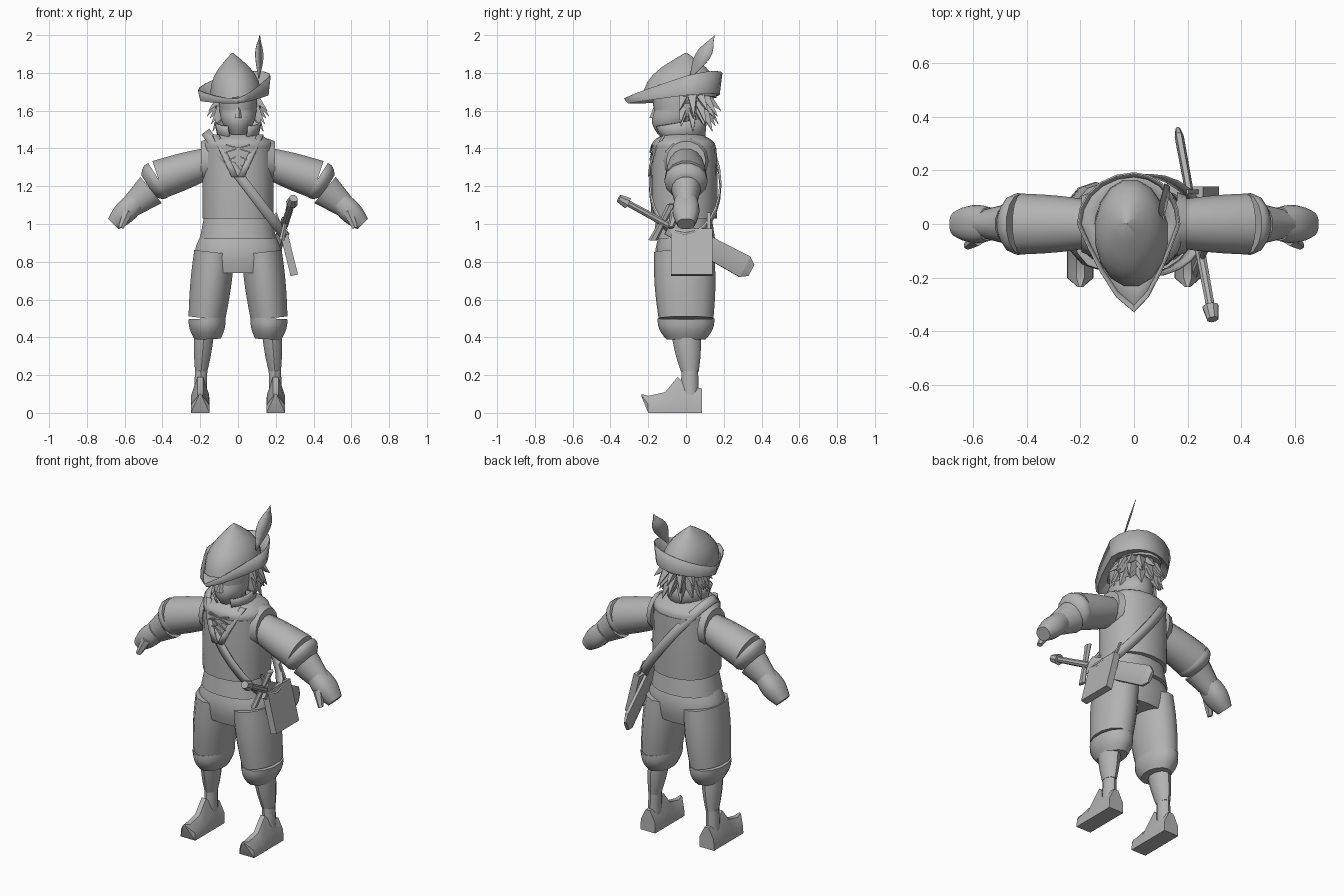
import bpy, bmesh
from math import sin, cos, pi, radians
from mathutils import Vector, Matrix

cube = bpy.data.objects.get("Cube")
if cube:
    bpy.data.objects.remove(cube, do_unlink=True)

grey = bpy.data.materials.new("plain grey")
grey.use_nodes = True
grey.diffuse_color = (.45, .45, .45, 1)
grey.node_tree.nodes["Principled BSDF"].inputs["Base Color"].default_value = grey.diffuse_color


def finish(name, bm, thickness=0):
    """Turn a bmesh into a shaded object, optionally thickened."""
    bmesh.ops.recalc_face_normals(bm, faces=bm.faces)
    mesh = bpy.data.meshes.new(name)
    bm.to_mesh(mesh)
    bm.free()
    mesh.shade_smooth()
    mesh.set_sharp_from_angle(angle=radians(40))
    mesh.materials.append(grey)
    part = bpy.data.objects.new(name, mesh)
    bpy.context.collection.objects.link(part)
    if thickness:
        solidify = part.modifiers.new("thickness", "SOLIDIFY")
        solidify.thickness = thickness
        solidify.offset = 0


def skin(name, rings, closed=True, caps=True, thickness=0):
    """Join rings of points, each with the same count, into one surface."""
    bm = bmesh.new()
    rows = [[bm.verts.new(point) for point in ring] for ring in rings]
    count = len(rows[0])
    for low, high in zip(rows, rows[1:]):
        for i in range(count if closed else count - 1):
            j = (i + 1) % count
            bm.faces.new((low[i], low[j], high[j], high[i]))
    if closed and caps:
        bm.faces.new(rows[0])
        bm.faces.new(rows[-1])
    finish(name, bm, thickness)


def tube(name, start, end, radius, end_radius, bulge=0, depth=1, sides=14, square=1):
    """Tapered, swelling tube; depth scales the radius towards the front, or upwards if it lies along y."""
    start, end = Vector(start), Vector(end)
    along = (end - start).normalized()
    if abs(along.y) > .6:
        up = Vector((0, 0, 1))
        v = (up - along * along.dot(up)).normalized()
    else:
        v = Vector((0, 1, 0))
    u = v.cross(along).normalized()
    steps = 6 if bulge else 1
    rings = []
    for step in range(steps + 1):
        t = step / steps
        r = radius + (end_radius - radius) * t + bulge * sin(pi * t)
        ring = []
        for i in range(sides):
            angle = 2 * pi * (i + .5) / sides
            c, s = [abs(k) ** square * (1 if k > 0 else -1) for k in (cos(angle), sin(angle))]
            ring.append(start.lerp(end, t) + u * r * c + v * r * depth * s)
        rings.append(ring)
    skin(name, rings)


def pair(name, start, end, *radii, **options):
    """The same tube on the left and on the right."""
    for word, side in (("left_", 1), ("right_", -1)):
        mirrored = [(x * side, y, z) for x, y, z in (start, end)]
        tube(word + name, *mirrored, *radii, **options)


# Torso, waistband and hips
tube("vest", (0, -.01, 1.03), (0, -.01, 1.4), .19, .187, bulge=.003, depth=.92, sides=18, square=.9)
tube("vest_shoulders", (0, -.01, 1.4), (0, -.02, 1.48), .187, .1, bulge=.03, depth=.9, sides=18, square=.9)
tube("waistband", (0, -.01, .92), (0, -.01, 1.05), .205, .18, depth=.8, sides=18, square=.9)
tube("hips", (0, -.01, .74), (0, -.01, .95), .21, .195, bulge=.03, depth=.66, sides=18, square=.9)

# Breeches gathered below the knee, and stockings
pair("breeches_leg", (.125, -.01, .85), (.165, 0, .5), .11, .1, bulge=.006, depth=1.45)
pair("breeches_hem", (.165, 0, .5), (.16, 0, .39), .1, .07, bulge=.01, depth=1.5)
pair("calf", (.18, 0, .42), (.195, .02, .22), .055, .034, bulge=.004, depth=1.4, sides=10)
pair("ankle", (.195, .02, .22), (.2, .02, .07), .034, .037, depth=1.3, sides=10)

# Puffed sleeves, gauntlets and hands
pair("armhole", (.16, 0, 1.335), (.195, 0, 1.335), .12, .105)
pair("sleeve", (.14, 0, 1.33), (.42, 0, 1.235), .08, .106, bulge=.005, depth=1.07)
pair("sleeve_end", (.42, 0, 1.235), (.475, 0, 1.2), .106, .07, bulge=.015, depth=1.07)
pair("gauntlet", (.46, 0, 1.18), (.57, 0, 1.09), .092, .06, depth=.85)
pair("hand", (.54, 0, 1.12), (.66, 0, 1), .055, .04, bulge=.014, depth=1.15, square=.8)
pair("thumb", (.58, -.05, 1.07), (.62, -.08, .98), .032, .016, sides=6)

# Pointed shoes with a raised tongue
for word, side in (("left_shoe", 1), ("right_shoe", -1)):
    rings = []
    for y, top in ((-.235, .1), (-.2, .09), (-.11, .11), (-.045, .19), (.01, .135), (.085, .13)):
        toe = y < -.21
        width, sole = (.01, .085) if toe else (.05, 0)
        middle = sole + (top - sole) / 2
        half = [(width, sole), (width * .95, middle), (width * .3, top)]
        outline = half + [(-x, z) for x, z in reversed(half)]
        rings.append([(side * .2 + x, y, z) for x, z in outline])
    skin(word, rings)

# Lapels of the open neck and crossed laces between them
for side in (1, -1):
    lapel = []
    for step in range(5):
        t = step / 4
        lapel.append([(side * (.1 * t + edge), .08 * t * t - .195, 1.25 + .22 * t) for edge in (0, .035)])
    skin("lapel", lapel, closed=False, thickness=.012)
    for z in (1.3, 1.34, 1.38):
        w = side * (z - 1.22) * .4
        tube("lace", (-w, -.19, z), (w, -.18, z + .04), .005, .005, sides=4)

# Stand-up collar, open at the front, flared and higher at the back
collar = []
for lift in (0, .5, 1):
    row = []
    for i in range(15):
        angle = radians(-155 + 310 * i / 14)
        back = (1 + cos(angle)) / 2
        r = .1 + lift * (.03 - .02 * back)
        row.append((r * sin(angle), r * cos(angle) * 1.15 - .02, 1.44 + lift * (.075 + .05 * back)))
    collar.append(row)
skin("collar", collar, closed=False, thickness=.01)

# Head and face
tube("neck", (0, -.02, 1.4), (0, -.02, 1.53), .06, .055)
tube("jaw", (0, -.09, 1.475), (0, -.03, 1.6), .042, .1, bulge=.015, depth=1.4)
tube("skull", (0, -.03, 1.6), (0, -.03, 1.72), .1, .1, bulge=.004, depth=1.4)
tube("nose", (0, -.16, 1.63), (0, -.175, 1.56), .008, .02, sides=5)
tube("lips", (0, -.15, 1.525), (0, -.155, 1.51), .02, .016, sides=6)
pair("ear", (.098, .01, 1.57), (.108, .01, 1.64), .007, .014, bulge=.004, depth=2, sides=8)

# Shaggy hair hanging below the hat
tube("hair", (0, .03, 1.55), (0, .01, 1.68), .08, .115)
for layer in range(3):
    for i in range(9):
        angle = radians(-110 + 220 * i / 8)
        outward = Vector((sin(angle), cos(angle), 0))
        root = outward * .085 + Vector((0, .02, 1.68 - .04 * layer))
        drop = Vector((0, 0, .11 if (i + layer) % 2 else .08))
        tube("hair_lock", root, root + outward * (.08 - .015 * layer) - drop, .036, .002, sides=4)

# Hat: peaked crown and a turned-up brim running to a point in front
tube("hat_crown", (-.01, -.035, 1.67), (-.03, 0, 1.905), .138, .004, bulge=.04, depth=1.45, sides=16)
edge, fold, inner = [], [], []
for i in range(20):
    angle = 2 * pi * i / 20
    across = abs(sin(angle))
    x = .19 * sin(angle) - .02 * across
    y = .19 * cos(angle) if cos(angle) > 0 else -.327 * (1 - across ** 1.5)
    edge.append((x, y, 1.75 + .2 * x + .26 * y))
    fold.append((x * .94, y * .93, 1.67 + .08 * x + .09 * y))
    inner.append((x * .7, y * .7, 1.685 + .04 * y))
skin("hat_brim", [inner, fold, edge], caps=False, thickness=.006)

# Feather, a thin leaf shape
quill, plume = Vector((.11, .02, 1.77)), Vector((.115, .152, 2))
leaf = []
for step in range(9):
    t = step / 8
    spread = Vector((.02, .036, -.01)) * (.08 + sin(pi * t ** 1.2)) * (1 - t ** 6)
    middle = quill.lerp(plume, t)
    leaf.append([middle - spread, middle + spread])
skin("feather", leaf, closed=False, thickness=.003)

# Strap looping from the right shoulder to the left hip
centre, slope, bow = Vector((.04, -.005, 1.21)), Vector((.21, 0, -.275)), Vector((0, .187, 0))
half_width = slope.cross(bow).normalized() * .026
middle = [centre + slope * cos(a) + bow * sin(a) for a in [2 * pi * i / 24 for i in range(24)]]
skin("strap", [[p - half_width for p in middle], [p + half_width for p in middle]], caps=False, thickness=.01)

# Pouch on the left hip
bm = bmesh.new()
place = Matrix.Translation((.268, .03, .85)) @ Matrix.Rotation(radians(-14), 4, "Y")
bmesh.ops.create_cube(bm, size=1, matrix=place @ Matrix.Diagonal((.04, .22, .25, 1)))
finish("pouch", bm)
for y in (-.06, .12):
    tube("pouch_strap", (.24, y, .96), (.2, y, 1.06), .006, .006, depth=2, sides=4)

# Sword in its sheath, laid out along one axis
pommel, tip = Vector((.29, -.335, 1.125)), Vector((.165, .345, .755))


def along_sword(fraction):
    return pommel.lerp(tip, fraction)


tube("sheath", along_sword(.36), along_sword(.95), .015, .018, depth=3.6, sides=8, square=.7)
tube("sheath_tip", along_sword(.95), along_sword(1), .018, .01, depth=3.6, sides=8, square=.7)
tube("grip", along_sword(0), along_sword(.36), .017, .02, sides=8)
tube("pommel", along_sword(-.03), along_sword(.04), .022, .032, sides=8)
guard = along_sword(.31)
for reach in (Vector((.02, .05, .095)), Vector((-.02, -.05, -.095))):
    tube("crossguard", guard, guard + reach, .012, .016, depth=1.6, sides=6)
